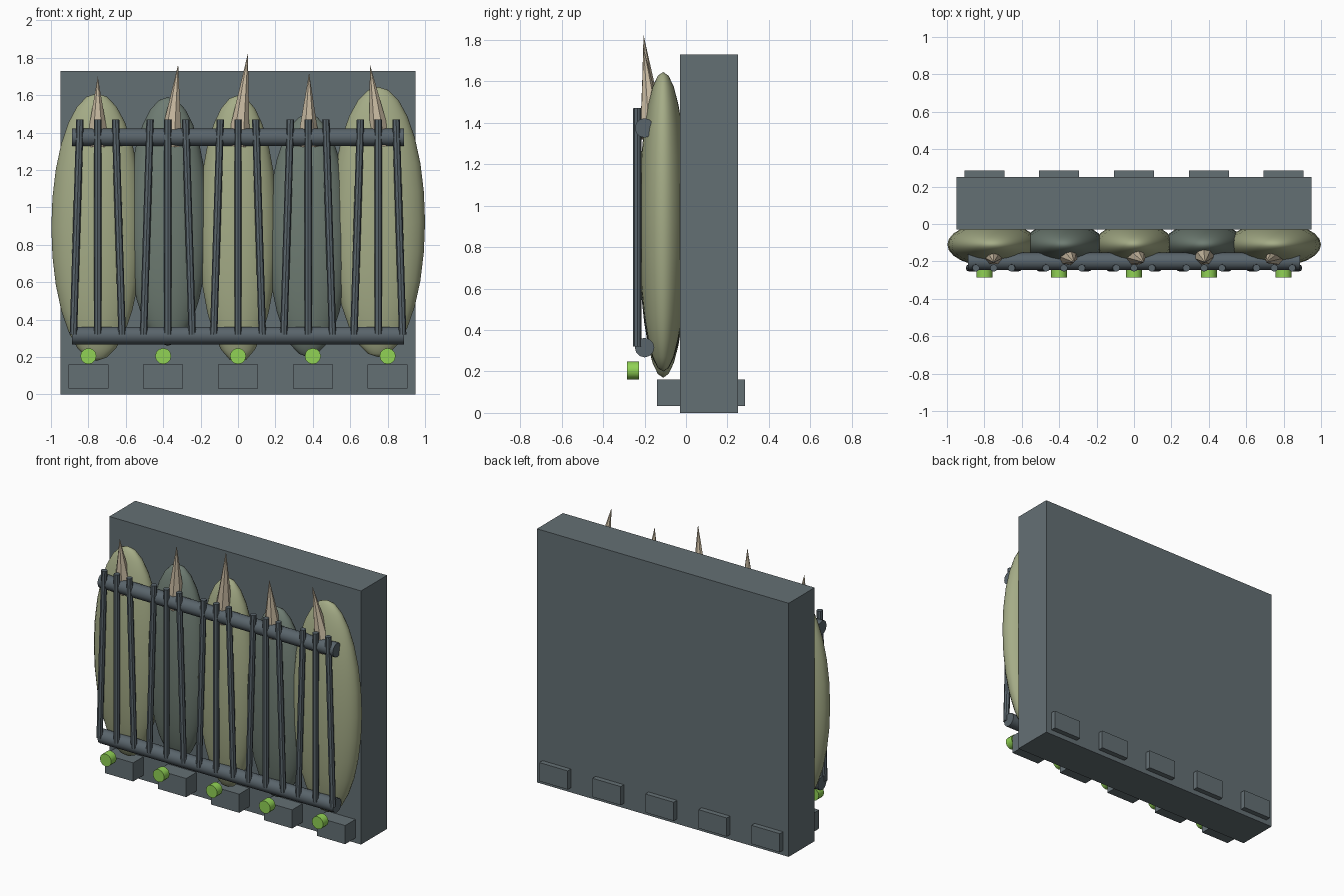
import bpy
from mathutils import Vector

if "Cube" in bpy.data.objects:
    bpy.data.objects.remove(bpy.data.objects["Cube"])


def material(name, rgb):
    m = bpy.data.materials.new(name)
    m.diffuse_color = (*rgb, 1)
    m.use_nodes = True
    m.node_tree.nodes["Principled BSDF"].inputs["Base Color"].default_value = m.diffuse_color
    return m


SLATE = material("slate", (0.127, 0.160, 0.175))
STEEL = material("steel", (0.100, 0.128, 0.147))
PALE = material("pale_green", (0.376, 0.413, 0.242))
MOSS = material("dark_moss", (0.155, 0.200, 0.168))
BONE = material("bone", (0.61, 0.515, 0.376))
LIME = material("lime", (0.283, 0.645, 0.091))


def finish(name, mat, smooth=False):
    ob = bpy.context.object
    ob.name = name
    ob.data.materials.append(mat)
    if smooth:
        bpy.ops.object.shade_smooth_by_angle(angle=0.7)
    return ob


def box(name, x0, x1, y0, y1, z0, z1, mat):
    bpy.ops.mesh.primitive_cube_add(size=1, location=((x0 + x1) / 2, (y0 + y1) / 2, (z0 + z1) / 2))
    bpy.context.object.scale = (x1 - x0, y1 - y0, z1 - z0)
    return finish(name, mat)


def rod(name, a, b, r0, r1, sides, mat, smooth=True):
    """Cylinder or cone running from point a to point b."""
    a, b = Vector(a), Vector(b)
    bpy.ops.mesh.primitive_cone_add(vertices=sides, radius1=r0, radius2=r1,
                                    depth=(b - a).length, location=(a + b) / 2)
    bpy.context.object.rotation_euler = (b - a).to_track_quat('Z', 'Y').to_euler()
    return finish(name, mat, smooth)


# Back wall
box("back_wall", -0.95, 0.95, -0.03, 0.25, 0, 1.73, SLATE)

# Feet passing through the wall, with a lime stud in front of each
for i in range(5):
    x = -0.8 + 0.4 * i
    box(f"foot_block_{i}", x - 0.107, x + 0.107, -0.14, 0.285, 0.033, 0.16, SLATE)
    rod(f"stud_{i}", (x, -0.285, 0.205), (x, -0.228, 0.205), 0.043, 0.043, 12, LIME)

# Pods: centre x, half width, bottom, top, colour
pods = [(-0.755, 0.243, 0.18, 1.61, PALE),
        (-0.375, 0.215, 0.26, 1.59, MOSS),
        (0.0, 0.21, 0.17, 1.60, PALE),
        (0.375, 0.215, 0.20, 1.50, MOSS),
        (0.75, 0.25, 0.20, 1.645, PALE)]
for i, (x, rx, z0, z1, mat) in enumerate(pods):
    bpy.ops.mesh.primitive_uv_sphere_add(segments=24, ring_count=14, radius=1,
                                         location=(x, -0.11, (z0 + z1) / 2))
    bpy.context.object.scale = (rx, 0.118, (z1 - z0) / 2)
    finish(f"pod_{i}", mat, True)

# Spikes: base x, tip x, tip height
spikes = [(-0.75, -0.75, 1.70), (-0.36, -0.32, 1.765), (0.0, 0.053, 1.825),
          (0.375, 0.38, 1.72), (0.765, 0.705, 1.765)]
for i, (x0, x1, z) in enumerate(spikes):
    rod(f"spike_{i}", (x0, -0.16, 1.33), (x1, -0.205, z), 0.065, 0, 7, BONE, False)

# Horizontal rails
for name, z in (("bottom_rail", 0.315), ("top_rail", 1.375)):
    rod(name, (-0.888, -0.2, z), (0.888, -0.2, z), 0.047, 0.047, 12, STEEL)

# Cage bars in groups of three, splayed towards the bottom
for g in range(5):
    x = -0.75 + 0.375 * g
    for k in (-1, 0, 1):
        rod(f"cage_bar_{g}_{k + 1}", (x + 0.13 * k, -0.235, 0.32),
            (x + 0.095 * k, -0.235, 1.47), 0.02, 0.02, 8, STEEL)
